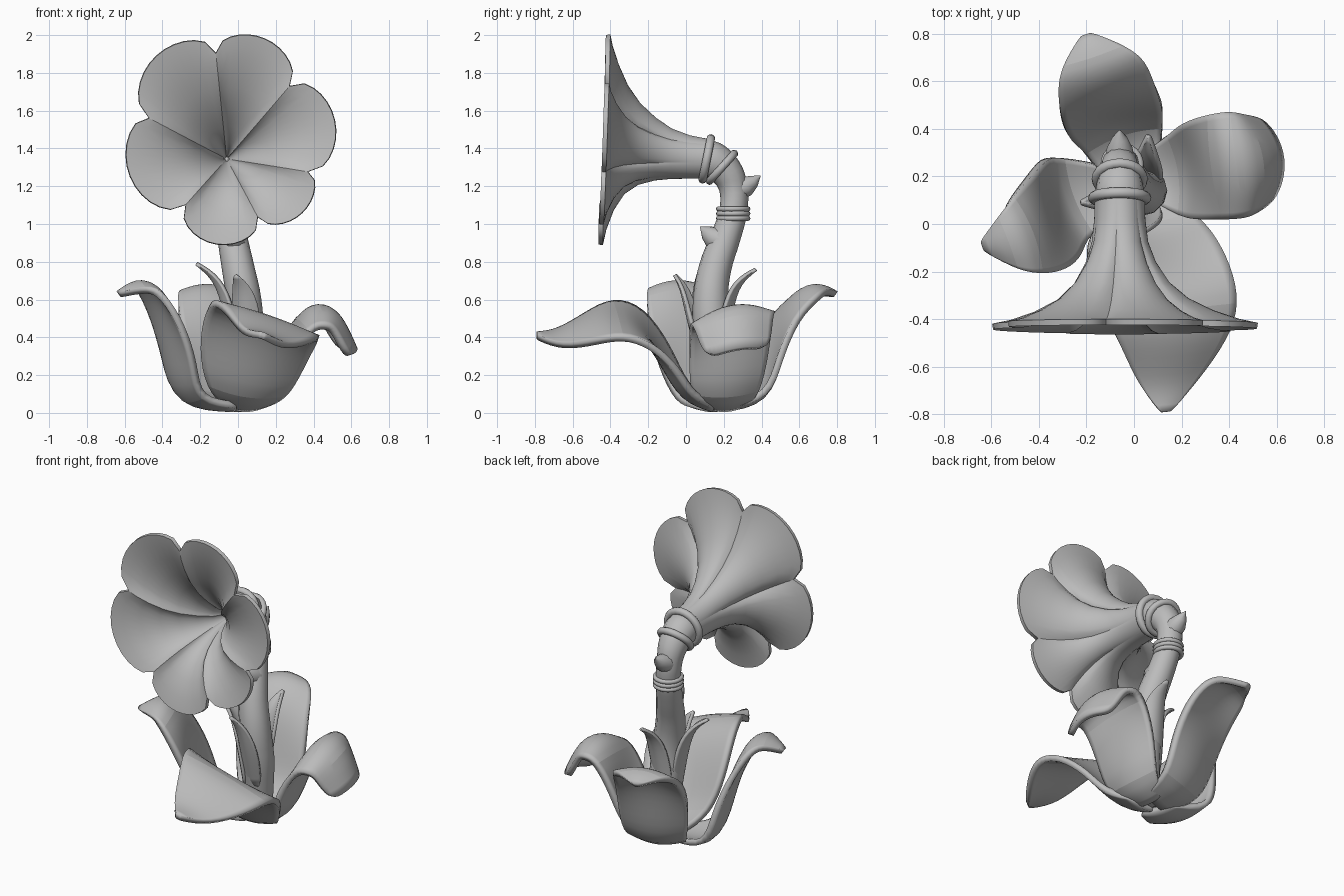
import bpy, bmesh, math
from mathutils import Vector

if "Cube" in bpy.data.objects:
    bpy.data.objects.remove(bpy.data.objects["Cube"])

GREY = (0.5, 0.5, 0.5, 1)
mat = bpy.data.materials.new("plain_grey")
mat.use_nodes = True
mat.diffuse_color = GREY
mat.node_tree.nodes["Principled BSDF"].inputs["Base Color"].default_value = GREY


def add(name, bm, angle=40):
    """Turn a bmesh into a smooth-shaded object with sharp edges kept."""
    bmesh.ops.recalc_face_normals(bm, faces=bm.faces)
    me = bpy.data.meshes.new(name)
    bm.to_mesh(me)
    bm.free()
    me.materials.append(mat)
    me.shade_smooth()
    me.set_sharp_from_angle(angle=math.radians(angle))
    ob = bpy.data.objects.new(name, me)
    bpy.context.collection.objects.link(ob)
    return ob


def loft(bm, rows, closed=False):
    """Bridge rows of points into a grid of quads."""
    grid = [[bm.verts.new(p) for p in row] for row in rows]
    n = len(grid[0])
    for a, b in zip(grid, grid[1:]):
        for j in range(n if closed else n - 1):
            k = (j + 1) % n
            bm.faces.new((a[j], a[k], b[k], b[j]))
    if closed:
        bm.faces.new(grid[0])
        bm.faces.new(grid[-1])


def leaf(name, spine, widths, cup_root, cup_tip, roll=0.0, thick=0.036):
    """Leaf swept along a spine, cupped at the root and arched towards the tip."""
    pts = [Vector(p) for p in spine]
    d = pts[-1] - pts[0]
    d.z = 0
    across = d.normalized().cross(Vector((0, 0, 1)))
    rows = []
    for i, (p, w) in enumerate(zip(pts, widths)):
        tan = (pts[min(i + 1, len(pts) - 1)] - pts[max(i - 1, 0)]).normalized()
        nor = across.cross(tan).normalized()
        side = across + Vector((0, 0, roll * min(1, i / 3)))
        t = min(1, max(0, (i / (len(pts) - 1) - .3) / .35))
        cup = cup_root + (cup_tip - cup_root) * t
        rows.append([p + side * w * u + nor * (cup * w * u * u)
                     for u in (-1, -0.5, 0, 0.5, 1)])
    bm = bmesh.new()
    loft(bm, rows)
    ob = add(name, bm)
    sub = ob.modifiers.new("smooth", 'SUBSURF')
    sub.levels = sub.render_levels = 2
    sol = ob.modifiers.new("thickness", 'SOLIDIFY')
    sol.thickness = thick
    sol.offset = 0


def ring(name, centre, axis, major, minor):
    """Torus collar around the stem."""
    bm = bmesh.new()
    turn = Vector((0, 0, 1)).rotation_difference(Vector(axis))
    rows = []
    for i in range(25):
        a = math.tau * i / 24
        rows.append([Vector(centre) + turn @ Vector((
            (major + minor * math.cos(b)) * math.cos(a),
            (major + minor * math.cos(b)) * math.sin(a), minor * math.sin(b)))
            for b in (math.tau * k / 10 for k in range(10))])
    loft(bm, rows, True)
    caps = [f for f in bm.faces if len(f.verts) > 4]
    bmesh.ops.delete(bm, geom=caps, context='FACES_ONLY')
    bmesh.ops.remove_doubles(bm, verts=bm.verts, dist=1e-5)
    add(name, bm, 60)


def thorn(name, base, tip, radius):
    """Pointed spike with a swollen root and upturned tip."""
    base, tip = Vector(base), Vector(tip)
    axis = tip - base
    turn = Vector((0, 0, 1)).rotation_difference(axis)
    rows = []
    for t, r in ((0, 1), (0.35, 0.9), (0.7, 0.55), (1, 0.03)):
        sag = Vector((0, 0, -.15 * radius * math.sin(math.pi * t)))
        rows.append([base + axis * t + sag
                     + turn @ Vector((math.cos(a), math.sin(a), 0)) * radius * r
                     for a in (math.tau * k / 12 for k in range(12))])
    bm = bmesh.new()
    loft(bm, rows, True)
    add(name, bm)


# Large outer leaves
leaf("back_leaf", [(0, .2, .02), (-.06, .41, .05), (-.09, .465, .28), (-.11, .51, .51),
                   (-.13, .61, .65), (-.17, .7, .68), (-.2, .79, .63)],
     (.11, .18, .21, .21, .19, .14, .02), .25, -.25)
leaf("right_leaf", [(.05, .2, .02), (.22, .21, .06), (.28, .23, .29), (.33, .24, .51),
                    (.43, .25, .58), (.54, .26, .53), (.62, .28, .34)],
     (.1, .18, .21, .22, .22, .2, .17), .25, -.42, -.15)
leaf("left_leaf", [(-.03, .14, .02), (-.3, .11, .03), (-.345, .05, .26), (-.365, 0, .49),
                   (-.43, -.04, .67), (-.52, -.08, .7), (-.63, -.09, .63)],
     (.1, .18, .22, .21, .17, .12, .02), .25, -.25, .1)
leaf("front_leaf", [(.04, .14, .02), (.05, -.02, .07), (.07, -.12, .25), (.12, -.23, .44),
                    (.16, -.36, .52), (.17, -.51, .48), (.14, -.67, .4), (.13, -.79, .41)],
     (.1, .21, .27, .29, .28, .22, .12, .02), .25, -.15, .34)

# Slender inner leaves
SLIM = (.07, .08, .05, .008)
leaf("inner_leaf_left", [(-.03, .12, .25), (-.07, .1, .55), (-.12, .1, .71), (-.22, .09, .79)],
     SLIM, .5, .4, thick=.02)
leaf("inner_leaf_back", [(.03, .2, .25), (.05, .24, .55), (.06, .28, .69), (.06, .37, .76)],
     SLIM, .5, .4, thick=.02)
leaf("inner_leaf_front", [(.03, .08, .25), (.04, .01, .5), (.02, -.02, .66), (-.01, -.06, .73)],
     SLIM, .5, .4, thick=.02)

# Curved stem
curve = bpy.data.curves.new("stem", 'CURVE')
curve.dimensions = '3D'
curve.bevel_depth = 1
curve.bevel_resolution = 4
curve.use_fill_caps = True
path = [(.04, .17, .04, .07), (.04, .14, .4, .1), (.03, .13, .6, .093), (0, .155, .77, .086),
        (-.03, .21, .93, .079), (-.05, .25, 1.07, .073), (-.06, .25, 1.19, .075),
        (-.06, .21, 1.28, .088), (-.06, .14, 1.335, .102), (-.06, .09, 1.345, .1)]
sp = curve.splines.new('BEZIER')
sp.bezier_points.add(len(path) - 1)
for bp, (x, y, z, r) in zip(sp.bezier_points, path):
    bp.co = (x, y, z)
    bp.radius = r
    bp.handle_left_type = bp.handle_right_type = 'AUTO'
sp.resolution_u = 4
curve.materials.append(mat)
bpy.context.collection.objects.link(bpy.data.objects.new("stem", curve))

# Collars and thorns
ring("front_collar", (-.06, .11, 1.345), (0, -1, .2), .11, .023)
ring("rear_collar", (-.06, .19, 1.3), (0, -1, .9), .097, .021)
for i in range(3):
    ring(f"stem_collar_{i + 1}", (-.05, .25, 1.03 + .025 * i), (0, 0, 1), .077, .014)
thorn("lower_thorn", (-.02, .18, .915), (-.03, .075, .985), .068)
thorn("upper_thorn", (-.06, .28, 1.185), (-.06, .395, 1.255), .06)

# Trumpet bloom: six petals flaring from the throat to a lobed rim
CENTRE_X, CENTRE_Z, THROAT = -.06, 1.36, .105
FLARE = [(.12, 0), (.02, .03), (-.08, .09), (-.17, .19), (-.26, .33),
         (-.33, .5), (-.38, .7), (-.41, .88), (-.42, 1)]
# start angle, notch radius, extra reach of the lobe that follows
NOTCHES = [(-11, .44, .135), (48, .5, .13), (96, .55, .145),
           (154, .46, .125), (230, .34, .12), (297, .365, .1)]
for i, (a0, r0, reach) in enumerate(NOTCHES):
    a1, r1, _ = NOTCHES[(i + 1) % 6]
    a1 += 360 if a1 < a0 else 0
    rows = []
    for k in range(13):
        u = k / 12
        ang = math.radians(a0 + (a1 - a0) * u)
        lobe = max(0, math.sin(math.pi * u))
        rim = r0 + (r1 - r0) * u + reach * lobe ** .5
        back, front = [], []
        for y, t in FLARE:
            # lower petals stay narrow for longer before they flare
            f = t ** (1.5 - .55 * math.sin(ang))
            r = THROAT + (rim - THROAT) * f
            tilt = .02 * t * math.sin(ang)
            bulge = .015 * lobe * t * (1 - t) * 4
            inner = max(.008, r - .1 * (1 - t) ** 4 - .004)
            for out, rad, dy in ((back, r, 0), (front, inner, -.024)):
                out.append((CENTRE_X + rad * math.cos(ang), y + dy + tilt + bulge,
                            CENTRE_Z - .015 * (1 - t) + rad * math.sin(ang)))
        rows.append(back + front[::-1])
    bm = bmesh.new()
    loft(bm, rows, True)
    add(f"petal_{i + 1}", bm)
